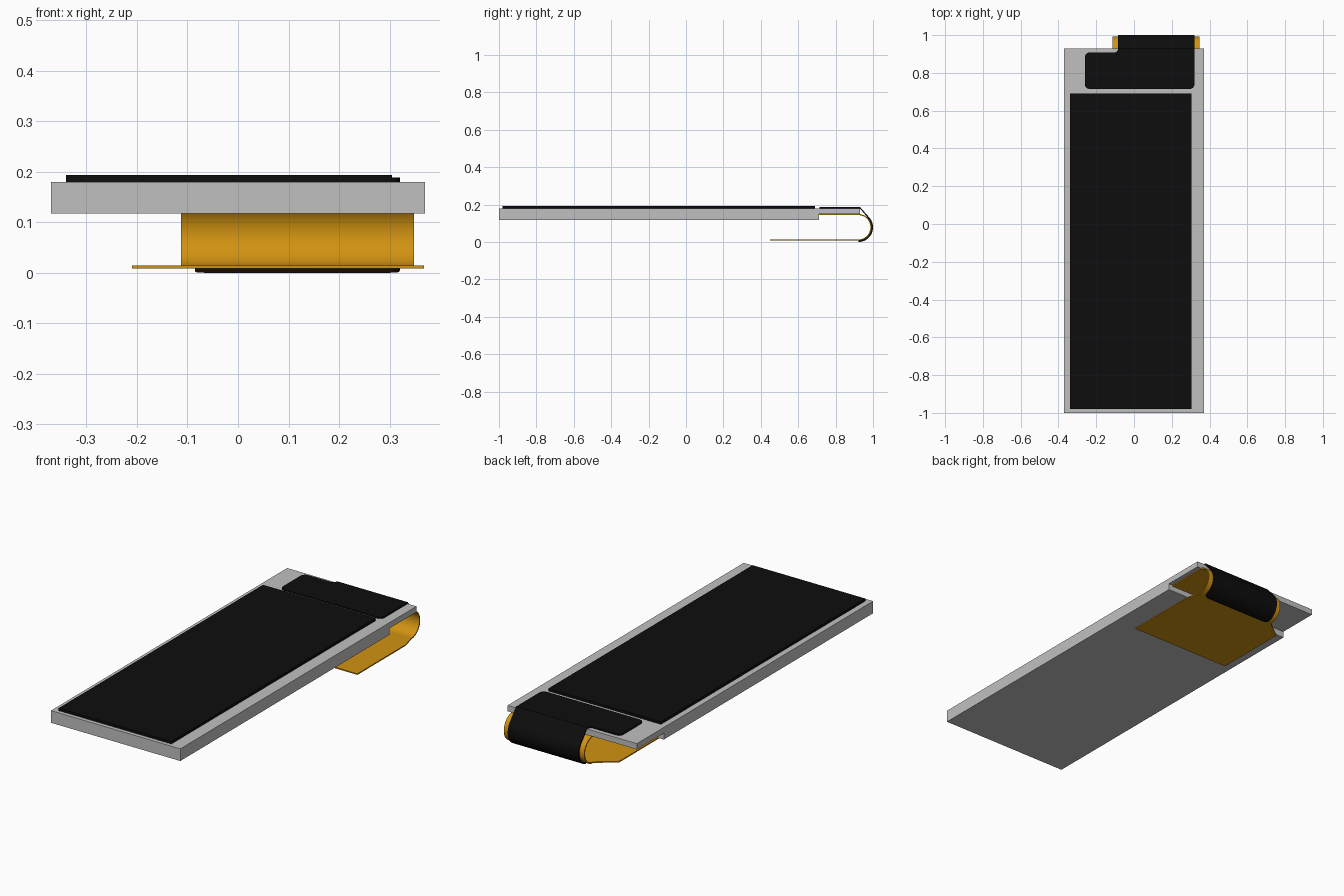
import bpy, bmesh, math
from mathutils import Vector

cube = bpy.data.objects.get("Cube")
if cube:
    bpy.data.objects.remove(cube, do_unlink=True)


def material(name, rgb):
    m = bpy.data.materials.new(name)
    m.use_nodes = True
    m.diffuse_color = (*rgb, 1)
    m.node_tree.nodes["Principled BSDF"].inputs["Base Color"].default_value = (*rgb, 1)
    return m


GREY = material("panel grey", (0.53, 0.53, 0.53))
BLACK = material("matte black", (0.004, 0.004, 0.004))
ORANGE = material("flex orange", (0.64, 0.29, 0.006))


def finish(name, bm, mat, smooth=False):
    bmesh.ops.recalc_face_normals(bm, faces=bm.faces)
    me = bpy.data.meshes.new(name)
    bm.to_mesh(me)
    bm.free()
    me.materials.append(mat)
    ob = bpy.data.objects.new(name, me)
    bpy.context.collection.objects.link(ob)
    if smooth:
        bpy.ops.object.select_all(action='DESELECT')
        ob.select_set(True)
        bpy.context.view_layer.objects.active = ob
        bpy.ops.object.shade_smooth_by_angle(angle=math.radians(30))
    return ob


def prism(name, points, offset, mat):
    """Extrude a flat outline of 3D points along an offset."""
    bm = bmesh.new()
    face = bm.faces.new([bm.verts.new(p) for p in points])
    ext = bmesh.ops.extrude_face_region(bm, geom=[face])
    new = [v for v in ext["geom"] if isinstance(v, bmesh.types.BMVert)]
    bmesh.ops.translate(bm, verts=new, vec=offset)
    return finish(name, bm, mat)


def plate(name, outline, z0, z1, mat):
    return prism(name, [(x, y, z0) for x, y in outline], (0, 0, z1 - z0), mat)


def rounded(corners, steps=6):
    """Outline from (x, y, radius) right-angle corners, with fillets."""
    out = []
    for i, (x, y, r) in enumerate(corners):
        p = Vector((x, y))
        if r == 0:
            out.append(p)
            continue
        a = (Vector(corners[i - 1][:2]) - p).normalized() * r
        b = (Vector(corners[(i + 1) % len(corners)][:2]) - p).normalized() * r
        for k in range(steps + 1):
            t = math.pi / 2 * k / steps
            out.append(p + a * (1 - math.sin(t)) + b * (1 - math.cos(t)))
    return out


def strip(name, outer, inner, widths, mat):
    """Bent sheet: outer and inner (y, z) paths, with (x0, x1) at each step."""
    bm = bmesh.new()
    rings = []
    for o, i, (x0, x1) in zip(outer, inner, widths):
        rings.append([bm.verts.new(p) for p in
                      ((x0, *o), (x1, *o), (x1, *i), (x0, *i))])
    for a, b in zip(rings, rings[1:]):
        for k in range(4):
            j = (k + 1) % 4
            bm.faces.new((a[k], a[j], b[j], b[k]))
    bm.faces.new(rings[0])
    bm.faces.new(rings[-1])
    return finish(name, bm, mat, smooth=True)


# Bend axis shared by the flex cable and the tape wrapped over it
CY, CZ = 0.921, 0.079
R_IN, R_FLEX, R_TAPE = 0.065, 0.071, 0.079


def arc(radius, start, steps):
    """Points from the start angle round the back to straight down."""
    end = -math.pi / 2
    angles = [start + (end - start) * k / steps for k in range(steps + 1)]
    return [(CY + radius * math.cos(a), CZ + radius * math.sin(a)) for a in angles]


# Panel body with the thinner ledge at the back
side = [(-1, 0.117), (0.71, 0.117), (0.71, 0.15), (0.93, 0.15), (0.93, 0.18), (-1, 0.18)]
prism("panel_body", [(-0.37, y, z) for y, z in side], (0.74, 0, 0), GREY)

# Display area
plate("display_area", [(-0.34, -0.98), (0.305, -0.98), (0.305, 0.69), (-0.34, 0.69)],
      0.18, 0.193, BLACK)

# Tape on top of the ledge, with a notched corner
plate("tape_top", rounded([(-0.26, 0.715, 0.025), (0.32, 0.715, 0.025), (0.32, 0.93, 0),
                           (-0.085, 0.93, 0), (-0.085, 0.908, 0.02), (-0.26, 0.908, 0.025)]),
      0.18, 0.188, BLACK)

# Tape running down to the bend and wrapping under it, with a rounded end
STEPS = 40


def tape_path(radius, z):
    dy, dz = 0.93 - CY, z - CZ
    start = math.atan2(dz, dy) - math.acos(radius / math.hypot(dy, dz))
    return [(0.93, z)] + arc(radius, start, STEPS)


outer = tape_path(R_TAPE, 0.188)
inner = tape_path(R_FLEX, 0.18)
corner = 0.025
step = math.dist(outer[1], outer[2])
widths = []
for k in range(len(outer)):
    reach = max(0.0, corner - (len(outer) - 1 - k) * step)
    inset = corner - math.sqrt(corner ** 2 - reach ** 2)
    widths.append((-0.085 + inset, 0.32 - inset))
strip("tape_wrap", outer, inner, widths, BLACK)

# Flex cable: flat under the ledge, then bent back beneath the panel
outer = [(0.71, CZ + R_FLEX)] + arc(R_FLEX, math.pi / 2, 36)
inner = [(0.71, CZ + R_IN)] + arc(R_IN, math.pi / 2, 36)
strip("flex_bend", outer, inner, [(-0.113, 0.348)] * len(outer), ORANGE)

# Wide flex tail with tapered shoulders
plate("flex_tail", [(-0.21, 0.45), (0.368, 0.45), (0.368, 0.845), (0.348, CY),
                    (-0.113, CY), (-0.21, 0.845)], CZ - R_FLEX, CZ - R_IN, ORANGE)
